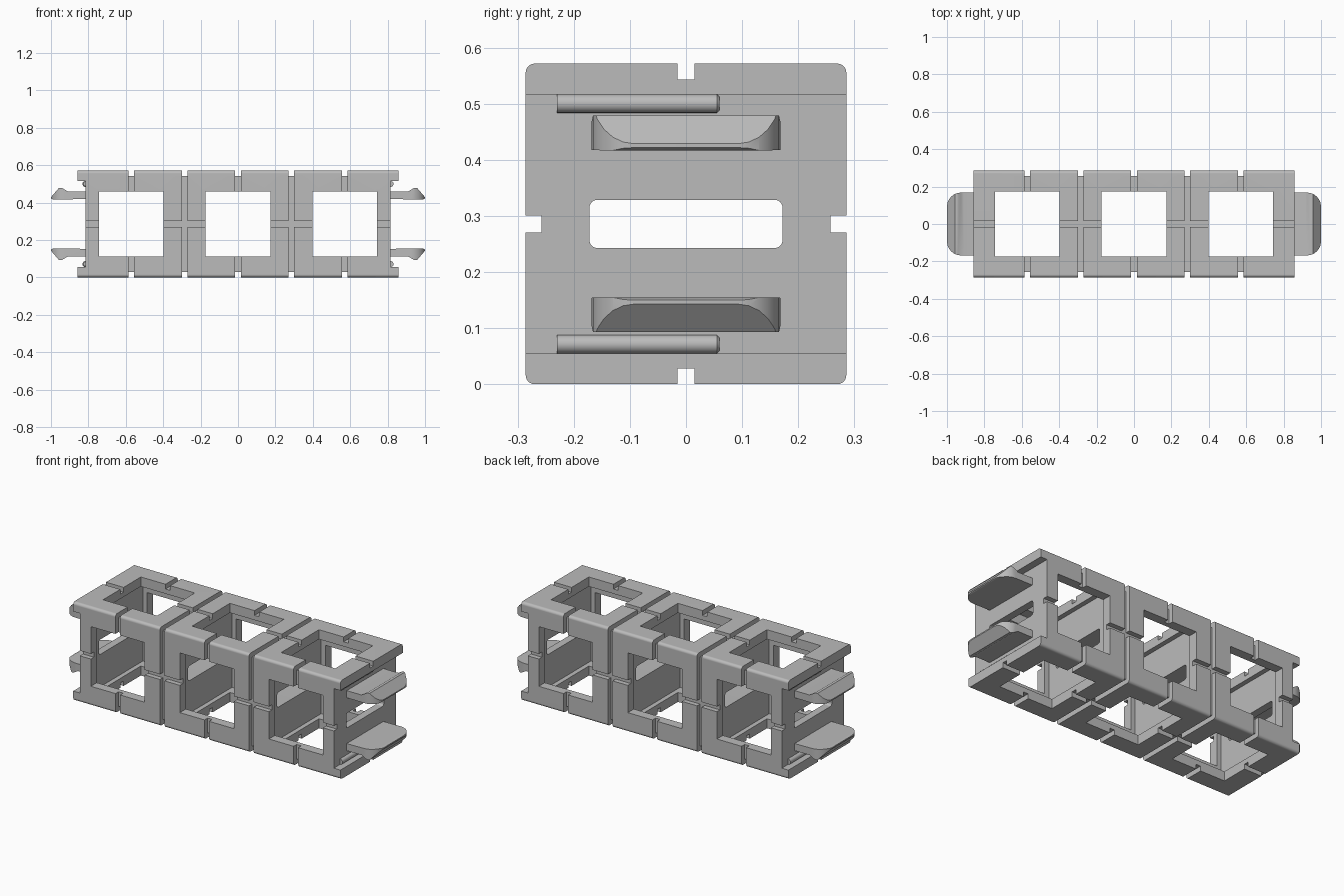
import bpy, bmesh, math
from mathutils import Matrix

cube = bpy.data.objects.get("Cube")
if cube:
    bpy.data.objects.remove(cube, do_unlink=True)

PITCH = 0.5714          # length of one cell
HALF = PITCH / 2
WALL = 0.055
WINDOW = 0.173
END = 0.815             # outer face of the end plates
LIP = 1.5 * PITCH       # tip of the upper and lower lips
GROOVE = 0.015
DEPTH = 0.028

grey = bpy.data.materials.new("light_grey")
grey.use_nodes = True
grey.diffuse_color = (0.5, 0.5, 0.5, 1)
grey.node_tree.nodes["Principled BSDF"].inputs["Base Color"].default_value = (0.5, 0.5, 0.5, 1)


def to_object(name, bm):
    bmesh.ops.recalc_face_normals(bm, faces=bm.faces)
    mesh = bpy.data.meshes.new(name)
    bm.to_mesh(mesh)
    bm.free()
    obj = bpy.data.objects.new(name, mesh)
    bpy.context.collection.objects.link(obj)
    return obj


def box(name, centre, half, axis=None, radius=0, keep=lambda e: True):
    """Box, with the edges along one axis optionally rounded."""
    bm = bmesh.new()
    bmesh.ops.create_cube(bm, size=2)
    for v in bm.verts:
        v.co = [c + h * k for c, h, k in zip(centre, half, v.co)]
    if axis is not None:
        edges = [e for e in bm.edges
                 if abs((e.verts[0].co - e.verts[1].co)[axis]) > 1e-4 and keep(e)]
        bmesh.ops.bevel(bm, geom=edges, offset=radius, segments=6, profile=0.5,
                        affect='EDGES')
    return to_object(name, bm)


def cut(obj, tools, operation='DIFFERENCE'):
    for tool in tools:
        tool.hide_render = True
        mod = obj.modifiers.new("cut", 'BOOLEAN')
        mod.operation = operation
        mod.solver = 'EXACT'
        mod.object = tool
    bpy.context.view_layer.update()
    graph = bpy.context.evaluated_depsgraph_get()
    mesh = bpy.data.meshes.new_from_object(obj.evaluated_get(graph))
    obj.modifiers.clear()
    obj.data = mesh
    for tool in tools:
        bpy.data.objects.remove(tool, do_unlink=True)


def finish(obj):
    obj.data.materials.clear()
    obj.data.materials.append(grey)
    bpy.ops.object.select_all(action='DESELECT')
    obj.select_set(True)
    bpy.context.view_layer.objects.active = obj
    bpy.ops.object.shade_smooth_by_angle(angle=math.radians(32))
    mod = obj.modifiers.new("weighted_normals", 'WEIGHTED_NORMAL')
    mod.keep_sharp = True


# Frame of three open cells
frame = box("frame", (0, 0, HALF), (LIP, HALF, HALF), 0, 0.016)
tools = []
for i in (-1, 0, 1):
    at = (i * PITCH, 0, HALF)
    inner = HALF - WALL
    tools.append(box("cavity", at, (0.2, inner, inner)))
    tools.append(box("side_windows", at, (WINDOW, 1, WINDOW)))
    tools.append(box("top_windows", at, (WINDOW, WINDOW, 1)))

# Slot through every partition, and recesses between the end lips
tools.append(box("slot", (0, 0, HALF), (2, 0.172, 0.043), 0, 0.014))
for s in (-1, 1):
    tools.append(box("recess", (s * (END + 0.5), 0, HALF), (0.5, 1, HALF - WALL)))

# Grooves around the frame and along it
for s in (-1, 1):
    edge = s * HALF
    tools.append(box("long_groove", (0, edge, HALF), (2, DEPTH, GROOVE)))
    tools.append(box("long_groove", (0, 0, HALF + edge), (2, GROOVE, DEPTH)))
    for i in range(-2, 3):
        tools.append(box("ring_groove", (i * HALF, edge, HALF), (GROOVE, DEPTH, 1)))
        tools.append(box("ring_groove", (i * HALF, 0, HALF + edge), (GROOVE, 1, DEPTH)))
cut(frame, tools)
finish(frame)

# Barbed clip section in x and height above the middle
SECTION = [(0.80, 0.133), (0.99, 0.131), (1.0, 0.136), (1.0, 0.143),
           (0.957, 0.193), (0.942, 0.193), (0.91, 0.174), (0.80, 0.174)]


def clip(name, sx, sz):
    bm = bmesh.new()
    face = bm.faces.new([bm.verts.new((sx * x, -0.169, HALF + sz * z)) for x, z in SECTION])
    new = bmesh.ops.extrude_face_region(bm, geom=[face])["geom"]
    bmesh.ops.translate(bm, vec=(0, 0.338, 0),
                        verts=[v for v in new if isinstance(v, bmesh.types.BMVert)])
    obj = to_object(name, bm)
    plan = box("clip_plan", (sx * 0.85, 0, HALF), (0.15, 0.168, 1), 2, 0.075,
               lambda e: sx * e.verts[0].co.x > 0.9)
    cut(obj, [plan], 'INTERSECT')
    finish(obj)


# Round rib under each lip, with a blunt pointed end
def rib(name, sx, sz):
    bm = bmesh.new()
    bmesh.ops.create_cone(bm, cap_ends=True, segments=20, radius1=0.0165, radius2=0.0165,
                          depth=0.285)
    tip = [f for f in bm.faces if f.normal.z < -0.9]
    new = bmesh.ops.extrude_face_region(bm, geom=tip)["geom"]
    for v in new:
        if isinstance(v, bmesh.types.BMVert):
            v.co = (v.co.x * 0.7, v.co.y * 0.7, v.co.z - 0.005)
    bmesh.ops.delete(bm, geom=tip, context='FACES_ONLY')
    place = Matrix.Translation((sx * END, -sx * 0.0875, HALF + sz * 0.2145))
    turn = Matrix.Rotation(sx * math.radians(90), 4, 'X')
    bmesh.ops.transform(bm, matrix=place @ turn, verts=bm.verts)
    finish(to_object(name, bm))


for sx, side in ((-1, "right"), (1, "left")):
    for sz, level in ((-1, "lower"), (1, "upper")):
        clip(f"{side}_{level}_clip", sx, sz)
        rib(f"{side}_{level}_rib", sx, sz)
